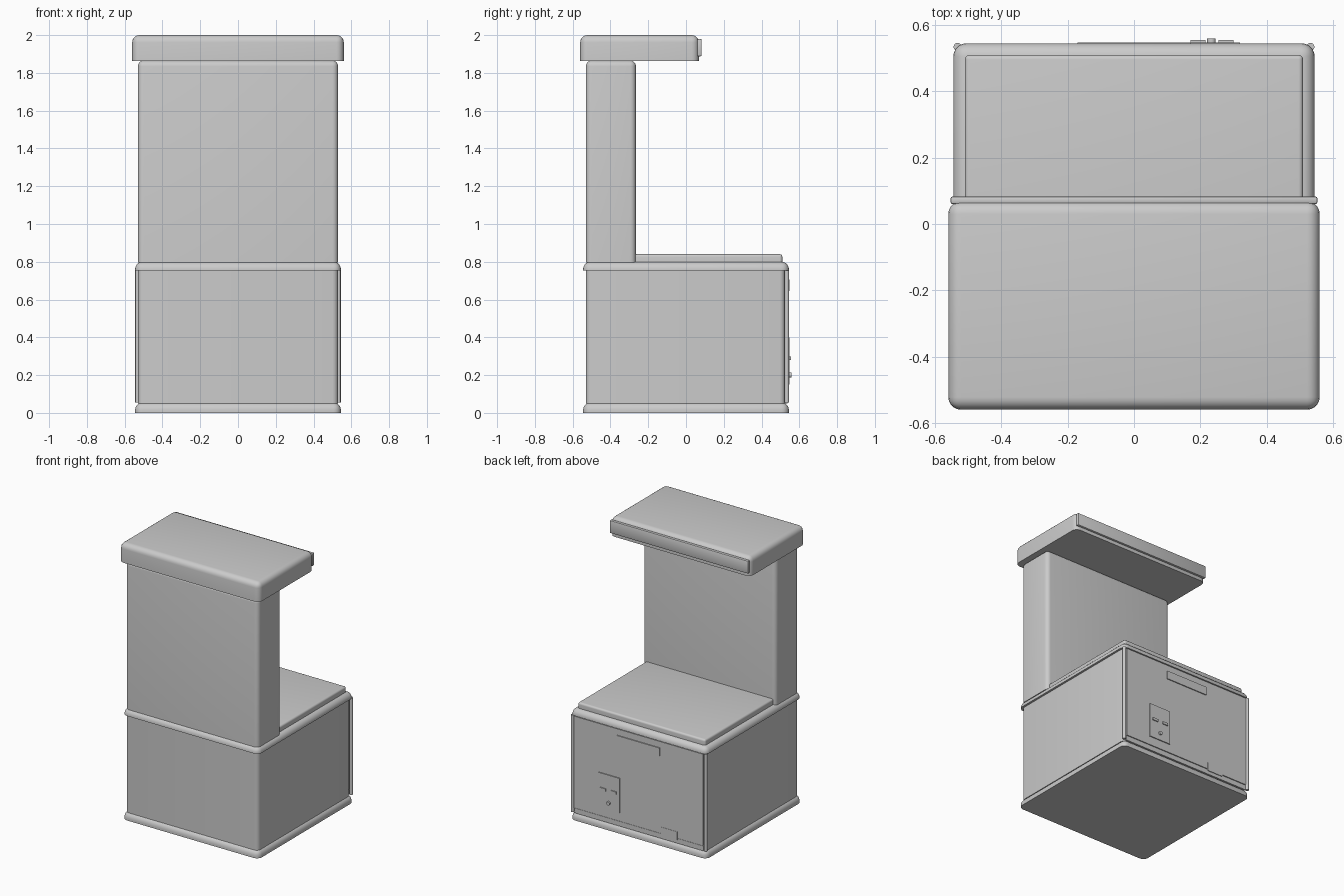
import bpy, bmesh, math
from mathutils import Matrix, Vector

if "Cube" in bpy.data.objects:
    bpy.data.objects.remove(bpy.data.objects["Cube"])

grey = bpy.data.materials.new("plain_grey")
grey.diffuse_color = (0.6, 0.6, 0.6, 1)
grey.use_nodes = True
grey.node_tree.nodes["Principled BSDF"].inputs["Base Color"].default_value = grey.diffuse_color


def finish(name, bm):
    bmesh.ops.recalc_face_normals(bm, faces=bm.faces)
    me = bpy.data.meshes.new(name)
    bm.to_mesh(me)
    bm.free()
    me.materials.append(grey)
    ob = bpy.data.objects.new(name, me)
    bpy.context.collection.objects.link(ob)
    bpy.ops.object.select_all(action='DESELECT')
    ob.select_set(True)
    bpy.context.view_layer.objects.active = ob
    bpy.ops.object.shade_smooth_by_angle(angle=math.radians(35))
    return ob


def box(name, x, y, z, r=0.0, edges="upper", seg=5):
    """Box from (min, max) ranges; rounds upper edges, upright edges or all."""
    bm = bmesh.new()
    size = Vector((x[1] - x[0], y[1] - y[0], z[1] - z[0]))
    mid = Vector((sum(x) / 2, sum(y) / 2, sum(z) / 2))
    bmesh.ops.create_cube(bm, size=1,
                          matrix=Matrix.Translation(mid) @ Matrix.Diagonal(size).to_4x4())
    if r:
        def chosen(e):
            zs = [v.co.z for v in e.verts]
            if edges == "upper":
                return max(zs) > mid.z
            if edges == "upright":
                return abs(zs[0] - zs[1]) > 1e-4
            return True
        bmesh.ops.bevel(bm, geom=[e for e in bm.edges if chosen(e)], offset=r,
                        segments=seg, profile=0.5, affect='EDGES', clamp_overlap=True)
    return finish(name, bm)


def cylinder(name, centre, radius, depth, axis='Z', seg=20):
    bm = bmesh.new()
    m = Matrix.Translation(centre)
    if axis == 'Y':
        m = m @ Matrix.Rotation(math.pi / 2, 4, 'X')
    bmesh.ops.create_cone(bm, cap_ends=True, segments=seg, radius1=radius,
                          radius2=radius, depth=depth, matrix=m)
    return finish(name, bm)


# Lower cabinet: plinth, body and rim
box("plinth", (-.545, .545), (-.545, .545), (0, .055), .04)
box("body", (-.53, .53), (-.53, .525), (.05, .76), .03, "upright")
box("rim", (-.545, .545), (-.545, .545), (.755, .80), .04)

# Upright column, counter pad and overhanging cap
box("column", (-.53, .53), (-.53, -.265), (.795, 1.865), .03)
box("counter_pad", (-.51, .51), (-.28, .51), (.795, .84), .014)
box("cap", (-.56, .56), (-.56, .068), (1.863, 2.0), .038)
box("cap_rear_plate", (-.553, .553), (.06, .083), (1.888, 1.98), .006, "all", 2)

# Rear door with corner posts
box("rear_door", (-.515, .515), (.515, .541), (.088, .75))
box("rear_lower_strip", (-.515, .515), (.515, .538), (.05, .085))
for side, s in (("left", -1), ("right", 1)):
    cylinder(f"rear_post_{side}", (s * .532, .534, .405), .012, .70)

# Door fittings: handle, latch tab, lock plate with slots and button
box("door_handle", (-.17, .17), (.535, .548), (.645, .705))
box("latch_tab", (-.31, -.185), (.535, .543), (.075, .135))
box("lock_plate", (.147, .32), (.535, .548), (.15, .40))
for i, x in enumerate((.17, .255)):
    box(f"lock_slot_{i + 1}", (x, x + .045), (.54, .555), (.28, .298))
cylinder("lock_button", (.2335, .549, .20), .013, .02, 'Y')
